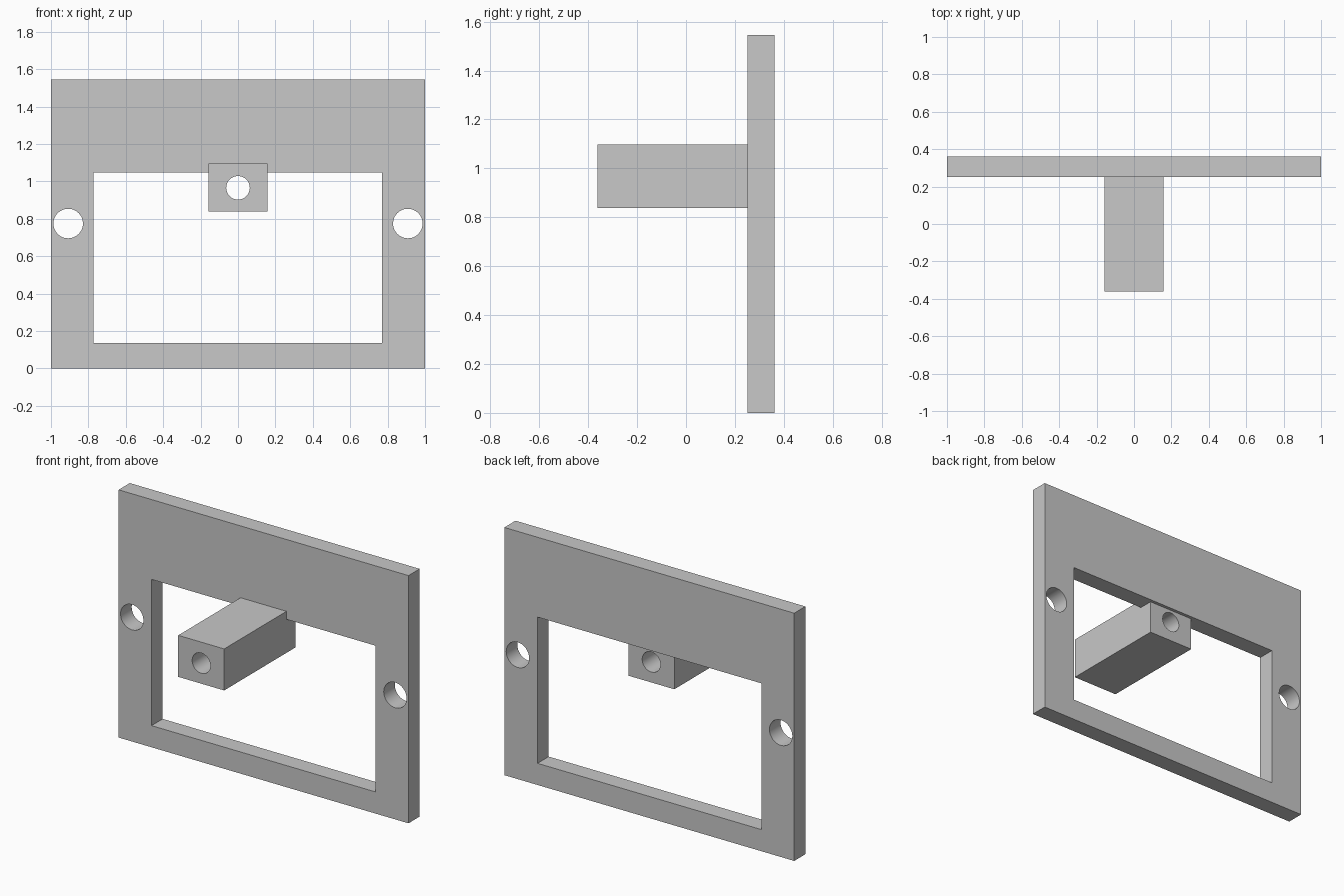
import bpy
import math

cube = bpy.data.objects.get("Cube")
if cube:
    bpy.data.objects.remove(cube, do_unlink=True)

grey = bpy.data.materials.new("light grey")
grey.use_nodes = True
colour = (0.58, 0.58, 0.58, 1)
grey.diffuse_color = colour
grey.node_tree.nodes["Principled BSDF"].inputs["Base Color"].default_value = colour


def box(name, x, y, z):
    """Box spanning the given (low, high) range on each axis."""
    spans = (x, y, z)
    bpy.ops.mesh.primitive_cube_add(size=1, location=[sum(s) / 2 for s in spans])
    obj = bpy.context.object
    obj.name = name
    obj.scale = [s[1] - s[0] for s in spans]
    bpy.ops.object.transform_apply(location=True, rotation=False, scale=True)
    obj.data.materials.append(grey)
    return obj


def bore(name, x, z, radius):
    """Long cylinder along y, used as a drill."""
    bpy.ops.mesh.primitive_cylinder_add(vertices=48, radius=radius, depth=2,
                                        location=(x, 0, z), rotation=(math.pi / 2, 0, 0))
    obj = bpy.context.object
    obj.name = name
    obj.data.materials.append(grey)
    return obj


def cut(target, cutters):
    """Subtract the cutters from the target, then discard them."""
    bpy.ops.object.select_all(action='DESELECT')
    target.select_set(True)
    bpy.context.view_layer.objects.active = target
    for cutter in cutters:
        cutter.hide_render = True
        mod = target.modifiers.new("cut", 'BOOLEAN')
        mod.operation = 'DIFFERENCE'
        mod.solver = 'EXACT'
        mod.object = cutter
        bpy.ops.object.modifier_apply(modifier=mod.name)
        bpy.data.objects.remove(cutter, do_unlink=True)
    bpy.ops.object.shade_smooth_by_angle(angle=math.radians(30))


# Upright frame plate with its window and two side mounting holes
plate = box("frame_plate", (-1, 1), (0.252, 0.362), (0, 1.545))
window = box("window_cutter", (-0.773, 0.771), (-1, 1), (0.135, 1.047))
side_holes = [bore("side_hole_cutter", side * 0.908, 0.775, 0.079) for side in (-1, 1)]
cut(plate, [window] + side_holes)

# Square arm set into the top edge of the window, bored end to end
arm = box("bored_arm", (-0.159, 0.158), (-0.362, 0.342), (0.838, 1.097))
cut(arm, [bore("arm_hole_cutter", 0, 0.966, 0.063)])
